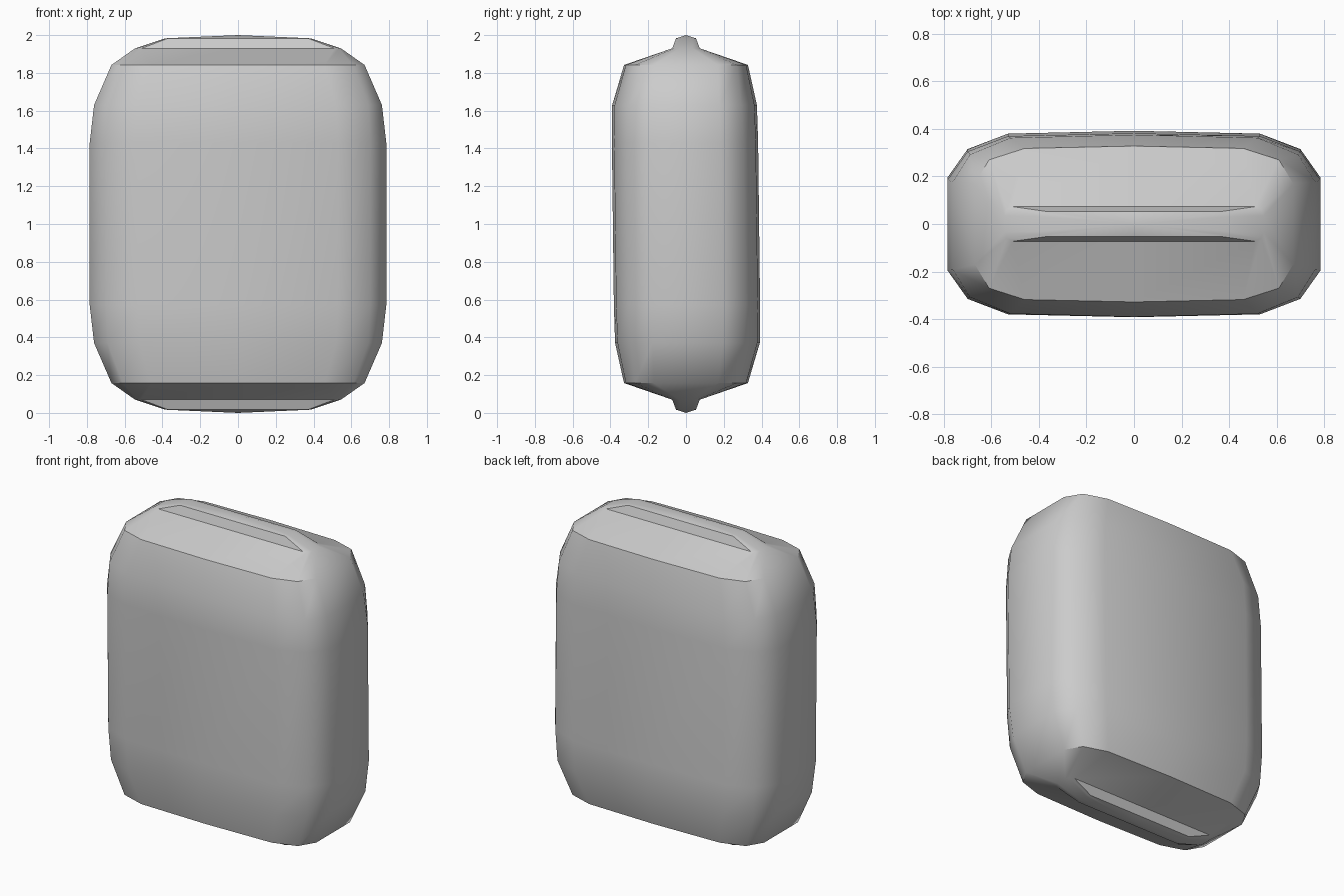
import bpy
import bmesh

old = bpy.data.objects.get("Cube")
if old:
    bpy.data.objects.remove(old, do_unlink=True)

grey = bpy.data.materials.new("plain_grey")
grey.use_nodes = True
colour = (0.6, 0.6, 0.6, 1)
grey.diffuse_color = colour
grey.node_tree.nodes["Principled BSDF"].inputs["Base Color"].default_value = colour

# Quarter cross-sections from the waist up: height above the middle, then (x, y) corners
SECTIONS = [
    (0.43, [(0.785, 0.19), (0.70, 0.31), (0.53, 0.375), (0, 0.387)]),
    (0.63, [(0.762, 0.185), (0.69, 0.30), (0.52, 0.37), (0, 0.383)]),
    (0.842, [(0.67, 0.17), (0.61, 0.27), (0.46, 0.318), (0, 0.328)]),
    (0.93, [(0.545, 0.035), (0.535, 0.06), (0.51, 0.073), (0, 0.073)]),
    (0.983, [(0.385, 0.03), (0.38, 0.045), (0.37, 0.053), (0, 0.053)]),
]
LEAN = 0.012  # the broad faces tilt slightly forward at the top


def full_ring(quarter):
    """Mirror a quarter section into a closed loop."""
    half = quarter + [(-x, y) for x, y in reversed(quarter[:-1])]
    return half + [(-x, -y) for x, y in half]


def build_body():
    bm = bmesh.new()
    levels = [(-h, q) for h, q in reversed(SECTIONS)] + SECTIONS
    rings = []
    for h, quarter in levels:
        shift = -LEAN * h if abs(h) < 0.8 else 0
        rings.append([bm.verts.new((x, y + shift, 1 + h)) for x, y in full_ring(quarter)])
    count = len(rings[0])
    # Walls
    for low, high in zip(rings, rings[1:]):
        for i in range(count):
            j = (i + 1) % count
            bm.faces.new((low[i], low[j], high[j], high[i]))
    # Shallow peaked caps on the top and bottom ridges
    for ring, z in ((rings[0], 0), (rings[-1], 2)):
        tip = bm.verts.new((0, 0, z))
        for i in range(count):
            bm.faces.new((ring[i], ring[(i + 1) % count], tip))
    bmesh.ops.recalc_face_normals(bm, faces=bm.faces[:])
    mesh = bpy.data.meshes.new("padded_body")
    bm.to_mesh(mesh)
    bm.free()
    mesh.materials.append(grey)
    body = bpy.data.objects.new("padded_body", mesh)
    bpy.context.collection.objects.link(body)
    return body


body = build_body()
bpy.ops.object.select_all(action='DESELECT')
body.select_set(True)
bpy.context.view_layer.objects.active = body
bpy.ops.object.shade_smooth_by_angle(angle=0.68)
